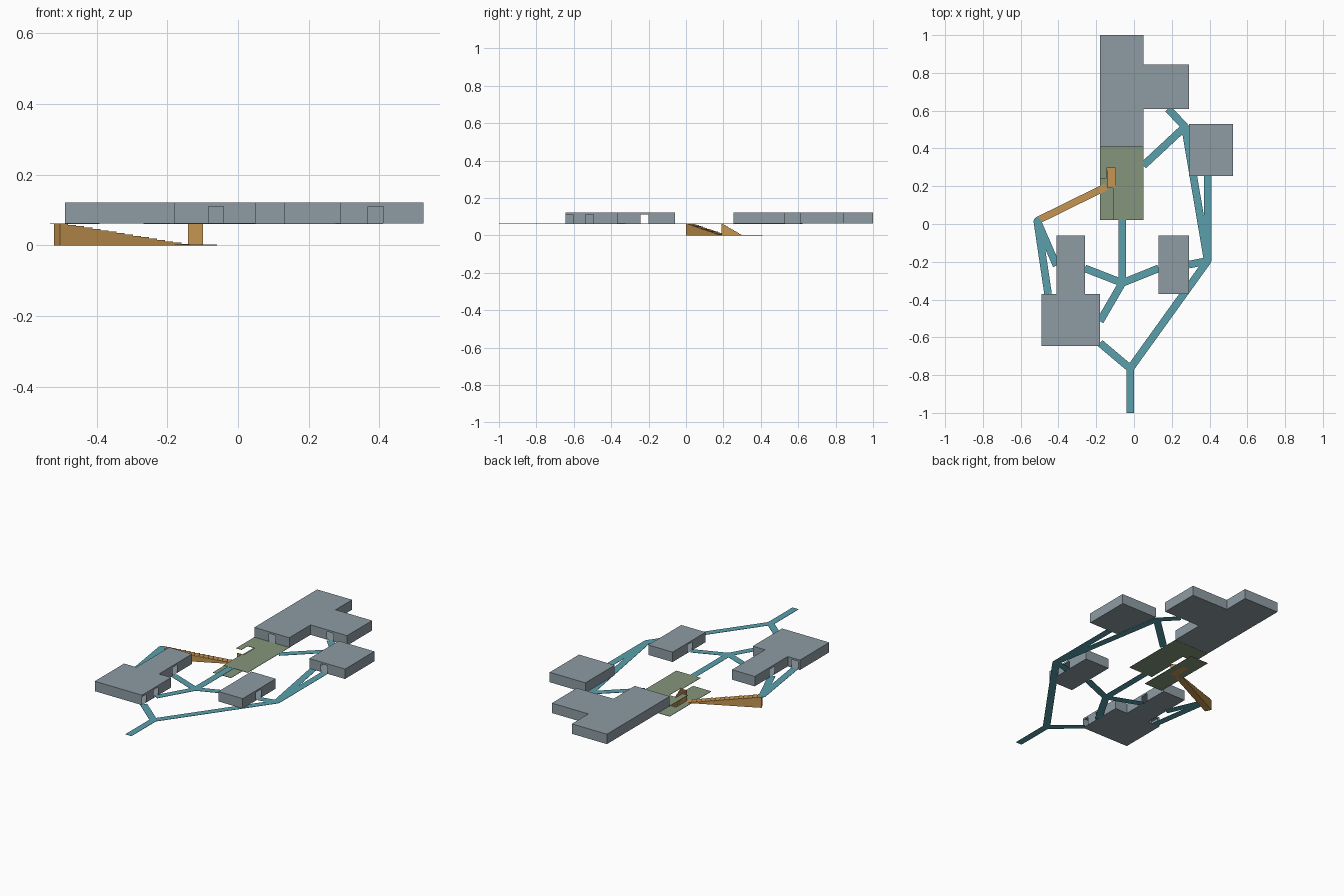
import bpy, bmesh, math
from mathutils import Vector

if "Cube" in bpy.data.objects:
    bpy.data.objects.remove(bpy.data.objects["Cube"])

DECK, LINTEL, ROOF = 0.062, 0.110, 0.121   # walkway, door head and roof heights
PATH_W, DOOR_W = 0.04, 0.043


def material(name, rgb):
    m = bpy.data.materials.new(name)
    m.diffuse_color = (*rgb, 1)
    m.use_nodes = True
    m.node_tree.nodes["Principled BSDF"].inputs["Base Color"].default_value = m.diffuse_color
    return m


GREY = material("grey_building", (0.27, 0.33, 0.37))
TEAL = material("teal_path", (0.10, 0.35, 0.41))
GREEN = material("green_platform", (0.23, 0.30, 0.20))
ORANGE = material("orange_stairs", (0.56, 0.30, 0.085))


def finish(name, bm, mat):
    bmesh.ops.remove_doubles(bm, verts=bm.verts, dist=1e-5)
    me = bpy.data.meshes.new(name)
    bm.to_mesh(me)
    bm.free()
    me.materials.append(mat)
    ob = bpy.data.objects.new(name, me)
    bpy.context.collection.objects.link(ob)


def face(bm, pts):
    return bm.faces.new([bm.verts.new(p) for p in pts])


def prism(bm, base, offset):
    """Closed solid: polygon swept along an offset."""
    f = face(bm, base)
    top = bmesh.ops.extrude_face_region(bm, geom=[f])["geom"]
    bmesh.ops.translate(bm, vec=offset, verts=[v for v in top if isinstance(v, bmesh.types.BMVert)])
    bmesh.ops.recalc_face_normals(bm, faces=bm.faces)


def building(name, plan, doors):
    """Hollow room block, plan counter-clockwise, with door openings at given points."""
    bm = bmesh.new()
    face(bm, [(x, y, DECK) for x, y in reversed(plan)])
    face(bm, [(x, y, ROOF) for x, y in plan])
    for i, a in enumerate(plan):
        a, b = Vector(a), Vector(plan[(i + 1) % len(plan)])
        d = (b - a).normalized()
        length = (b - a).length

        def wall(s, e, z0):
            if e - s > 1e-4:
                p, q = a + d * s, a + d * e
                face(bm, [(*p, z0), (*q, z0), (*q, ROOF), (*p, ROOF)])

        # distances along this wall of the doors lying on it
        hits = []
        for c in doors:
            r = Vector(c) - a
            t = r.dot(d)
            if 0 < t < length and (r - d * t).length < 1e-3:
                hits.append(t)
        pos = 0
        for t in sorted(hits):
            s, e = max(t - DOOR_W / 2, 0), min(t + DOOR_W / 2, length)
            wall(pos, s, DECK)
            wall(s, e, LINTEL)
            pos = e
        wall(pos, length, DECK)
    finish(name, bm, GREY)


def plate(name, plan, z):
    bm = bmesh.new()
    prism(bm, [(x, y, z) for x, y in plan], Vector((0, 0, 0.002)))
    finish(name, bm, GREEN)


def path(name, *pts):
    """Flat strip through the points, with rounded joints."""
    for n, (a, b) in enumerate(zip(pts, pts[1:])):
        a, b = Vector(a), Vector(b)
        d = (b - a).normalized()
        s = Vector((-d.y, d.x)) * PATH_W / 2
        bm = bmesh.new()
        prism(bm, [(*p, DECK - 0.001) for p in (a - s, b - s, b + s, a + s)], Vector((0, 0, 0.0015)))
        finish(f"{name}_{n + 1}", bm, TEAL)


def stairs(name, high, low, width, steps):
    """Solid flight from the deck height down to the ground."""
    a, b = Vector(high), Vector(low)
    s = Vector((-(b - a).y, (b - a).x)).normalized() * width
    prof = [(0, 0)]
    for i in range(steps):
        z = DECK * (steps - i) / steps
        prof += [(i / steps, z), ((i + 1) / steps, z)]
    prof.append((1, 0))
    bm = bmesh.new()
    prism(bm, [(*(a + (b - a) * t - s / 2), z) for t, z in prof], Vector((*s, 0)))
    finish(name, bm, ORANGE)


# Buildings
building("north_building", [(-.18, .41), (.05, .41), (.05, .61), (.29, .61),
                            (.29, .845), (.05, .845), (.05, 1), (-.18, 1)],
         [(-.062, .41), (.18, .61)])
building("east_building", [(.29, .255), (.525, .255), (.525, .53), (.29, .53)], [(.39, .255)])
building("middle_building", [(.13, -.37), (.29, -.37), (.29, -.06), (.13, -.06)],
         [(.13, -.222), (.29, -.222)])
building("west_building", [(-.49, -.645), (-.18, -.645), (-.18, -.37), (-.26, -.37),
                           (-.26, -.06), (-.41, -.06), (-.41, -.37), (-.49, -.37)],
         [(-.18, -.626), (-.18, -.515), (-.26, -.222), (-.41, -.222), (-.455, -.37)])

# Platforms: ground level, and upper level with a notch over the stairs
plate("lower_platform", [(-.18, .02), (-.06, .02), (-.06, .41), (-.18, .41)], 0)
plate("upper_platform", [(-.11, .02), (.05, .02), (.05, .41), (-.18, .41), (-.18, .24),
                         (-.145, .24), (-.145, .297), (-.098, .297), (-.098, .19), (-.11, .19)],
      DECK - 0.001)

# Stairs
stairs("long_stairs", (-.5125, .0175), (-.146, .198), 0.038, 16)
stairs("short_stairs", (-.12, .19), (-.12, .297), 0.042, 16)

# Paths
hub, east, south, ne, west = (-.062, -.312), (.39, -.195), (-.02, -.765), (.27, .515), (-.512, .015)
path("platform_path", (-.062, .02), hub)
path("hub_west_path", hub, (-.26, -.235))
path("hub_east_path", hub, (.13, -.235))
path("hub_south_path", hub, (-.18, -.515))
path("middle_path", (.29, -.215), east)
path("entrance_path", (-.02, -1), south)
path("south_west_path", south, (-.18, -.63))
path("south_east_path", south, east)
path("east_door_path", east, (.39, .255))
path("north_east_path", east, ne)
path("north_door_path", ne, (.18, .61))
path("platform_east_path", ne, (.05, .31))
path("west_wing_path", west, (-.41, -.22))
path("west_door_path", west, (-.455, -.37))

# Joint discs where paths meet
for n, (x, y) in enumerate((hub, east, south, ne, west)):
    bm = bmesh.new()
    ring = [(x + .02 * math.cos(k * math.pi / 6), y + .02 * math.sin(k * math.pi / 6), DECK - 0.001)
            for k in range(12)]
    prism(bm, ring, Vector((0, 0, 0.0015)))
    finish(f"path_joint_{n + 1}", bm, TEAL)
